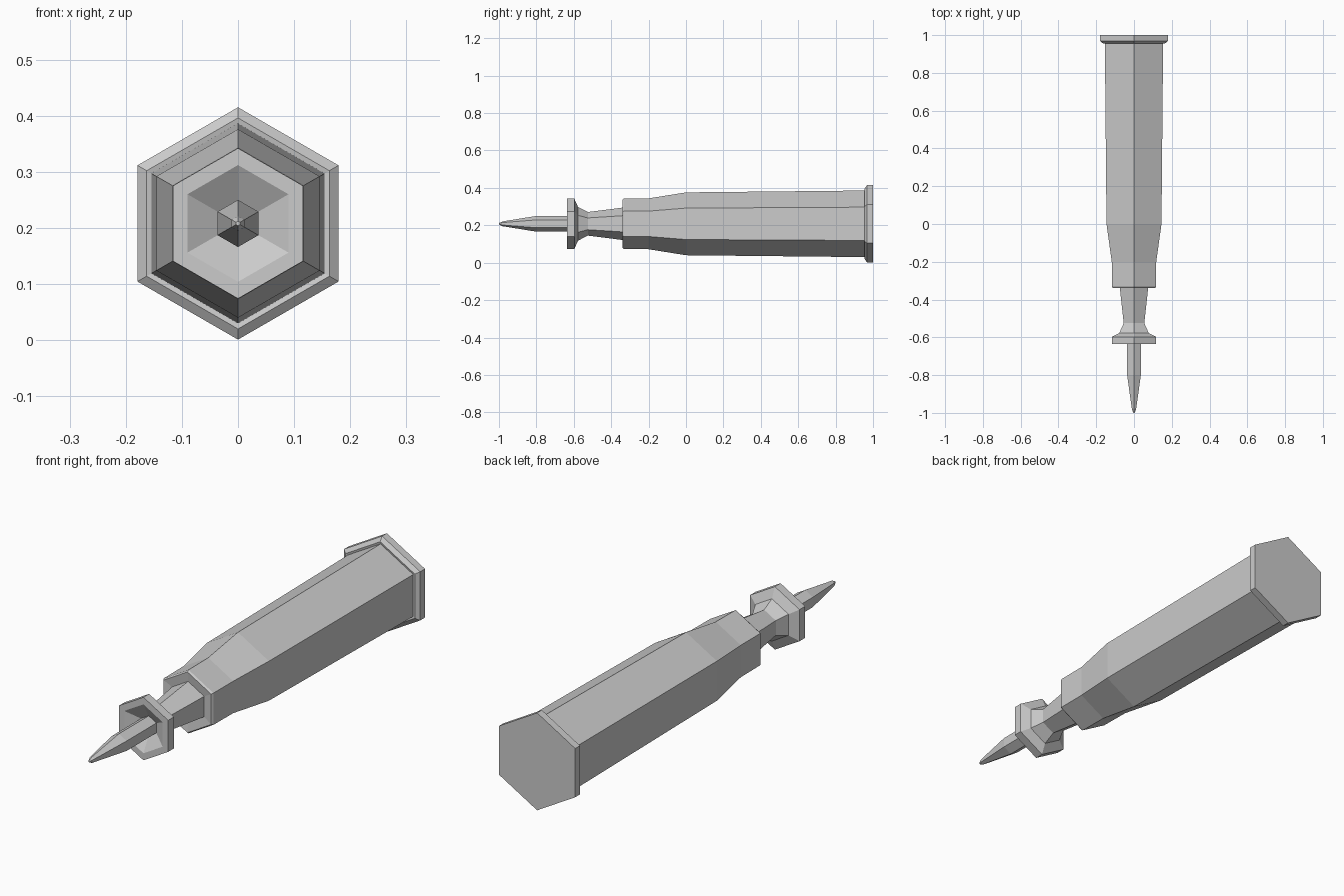
import bpy, bmesh
from math import sin, cos, pi

if "Cube" in bpy.data.objects:
    bpy.data.objects.remove(bpy.data.objects["Cube"])

CENTRE_Z = 0.208
SIDES = 6


def hex_lathe(name, profile):
    """Six-sided turned part along y from (y, corner radius) pairs, capped at both ends."""
    bm = bmesh.new()
    rings = []
    for y, r in profile:
        rings.append([bm.verts.new((r * sin(2 * pi * i / SIDES), y,
                                    CENTRE_Z + r * cos(2 * pi * i / SIDES)))
                      for i in range(SIDES)])
    for a, b in zip(rings, rings[1:]):
        for i in range(SIDES):
            j = (i + 1) % SIDES
            bm.faces.new((a[i], a[j], b[j], b[i]))
    bm.faces.new(rings[0])
    bm.faces.new(rings[-1])
    bmesh.ops.recalc_face_normals(bm, faces=bm.faces)
    mesh = bpy.data.meshes.new(name)
    bm.to_mesh(mesh)
    bm.free()
    obj = bpy.data.objects.new(name, mesh)
    bpy.context.collection.objects.link(obj)
    return obj


# One continuous shell, tip to end cap
hex_lathe("hexagonal_tool", [
    # pointed needle
    (-1.0, 0.004), (-0.98, 0.013), (-0.8, 0.042), (-0.60, 0.042),
    # collar with dished front
    (-0.635, 0.104), (-0.635, 0.134), (-0.597, 0.134), (-0.577, 0.09),
    # waisted neck
    (-0.525, 0.063), (-0.335, 0.087),
    # tapered handle
    (-0.34, 0.129), (-0.332, 0.135), (-0.2, 0.136), (0.0, 0.168), (0.957, 0.178),
    # end cap
    (0.955, 0.188), (0.968, 0.207), (1.0, 0.207),
])
